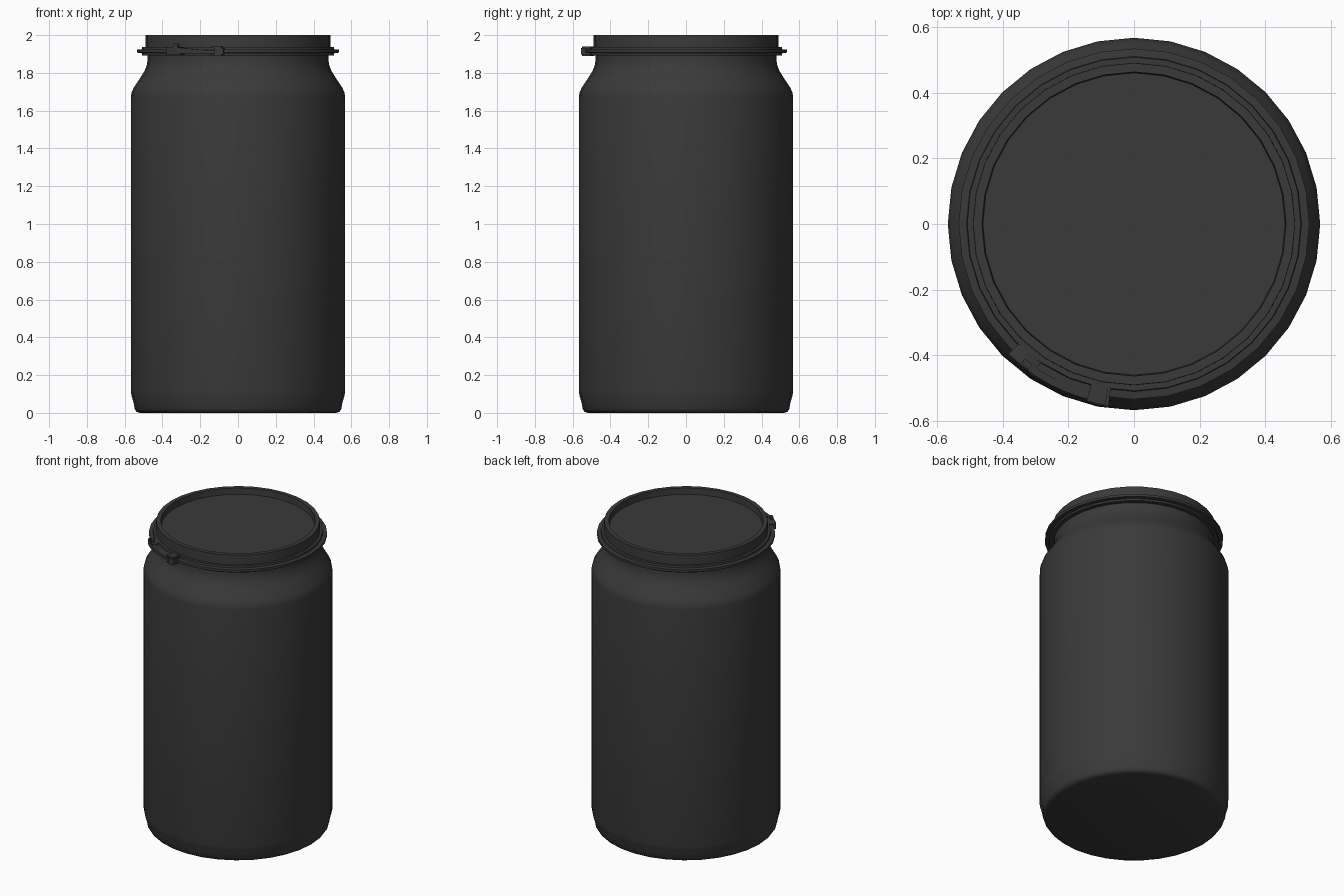
import bpy, bmesh, math

if "Cube" in bpy.data.objects:
    bpy.data.objects.remove(bpy.data.objects["Cube"])

SEG = 32


def material(name, v):
    m = bpy.data.materials.new(name)
    m.diffuse_color = (v, v, v, 1)
    m.use_nodes = True
    m.node_tree.nodes["Principled BSDF"].inputs["Base Color"].default_value = m.diffuse_color
    return m


PLASTIC = material("dark_plastic", 0.042)
METAL = material("dark_metal", 0.04)


def finish(name, bm, mat, angle=35):
    bmesh.ops.remove_doubles(bm, verts=bm.verts, dist=1e-5)
    bmesh.ops.recalc_face_normals(bm, faces=bm.faces)
    me = bpy.data.meshes.new(name)
    bm.to_mesh(me)
    bm.free()
    me.materials.append(mat)
    ob = bpy.data.objects.new(name, me)
    bpy.context.collection.objects.link(ob)
    bpy.ops.object.select_all(action='DESELECT')
    ob.select_set(True)
    bpy.context.view_layer.objects.active = ob
    bpy.ops.object.shade_smooth_by_angle(angle=math.radians(angle))
    return ob


def lathe(name, profile, mat, angle=35):
    """Revolve an (r, z) profile; r = 0 at an end closes it with a fan."""
    bm = bmesh.new()
    vs = [bm.verts.new((r, 0, z)) for r, z in profile]
    es = [bm.edges.new(p) for p in zip(vs, vs[1:])]
    bmesh.ops.spin(bm, geom=vs + es, cent=(0, 0, 0), axis=(0, 0, 1),
                   angle=math.tau, steps=SEG, use_duplicate=False)
    return finish(name, bm, mat, angle)


def arc_bar(name, stations, mat=METAL):
    """Curved bar; stations are (degrees left of front, r in, r out, z low, z high)."""
    bm = bmesh.new()
    rings = []
    for deg, r0, r1, z0, z1 in stations:
        s, c = math.sin(math.radians(deg)), math.cos(math.radians(deg))
        rings.append([bm.verts.new((-r * s, -r * c, z))
                      for r, z in ((r0, z0), (r1, z0), (r1, z1), (r0, z1))])
    for a, b in zip(rings, rings[1:]):
        for i in range(4):
            j = (i + 1) % 4
            bm.faces.new((a[i], a[j], b[j], b[i]))
    bm.faces.new(rings[0])
    bm.faces.new(rings[-1])
    return finish(name, bm, mat, 30)


# Drum body: rounded foot, straight wall, shoulder and neck
lathe("drum_body", [
    (0, 0), (0.52, 0), (0.537, 0.006), (0.547, 0.02), (0.553, 0.055),
    (0.562, 0.085), (0.567, 0.11), (0.567, 1.675), (0.563, 1.698),
    (0.552, 1.722), (0.518, 1.773), (0.495, 1.81), (0.484, 1.838),
    (0.48, 1.86), (0.48, 1.905)], PLASTIC, 40)

# Lid with recessed top and a raised rim
lathe("lid", [
    (0, 1.96), (0.46, 1.96), (0.463, 2.0), (0.49, 2.0), (0.491, 1.937),
    (0.505, 1.935), (0.505, 1.91), (0.48, 1.905)], PLASTIC, 30)

# Clamping ring with a ridge round its middle
lathe("clamp_ring", [
    (0.482, 1.893), (0.508, 1.893), (0.510, 1.905), (0.534, 1.907),
    (0.534, 1.923), (0.510, 1.925), (0.508, 1.937), (0.490, 1.937)], METAL, 30)

# Latch on the front left: lever, pivot block and catch
arc_bar("latch_lever", [(d, 0.53, 0.552, 1.903, z) for d, z in
        ((12, 1.921), (17, 1.921), (22, 1.924), (27, 1.928), (32, 1.931), (36, 1.931))])
arc_bar("latch_pivot", [(d, 0.505, 0.55, 1.896, z) for d, z in
        ((34, 1.934), (38, 1.938), (42, 1.938), (44, 1.932))])
arc_bar("latch_tab", [(d, 0.528, 0.546, 1.93, 1.955) for d in (36, 39)])
for i, (z0, z1) in enumerate(((1.89, 1.90), (1.931, 1.941))):
    arc_bar(f"catch_plate_{i + 1}", [(d, 0.505, 0.558, z0, z1) for d in (9, 12, 15)])
arc_bar("catch_block", [(d, 0.505, 0.561, 1.898, 1.933) for d in (8, 10.5, 13)])
